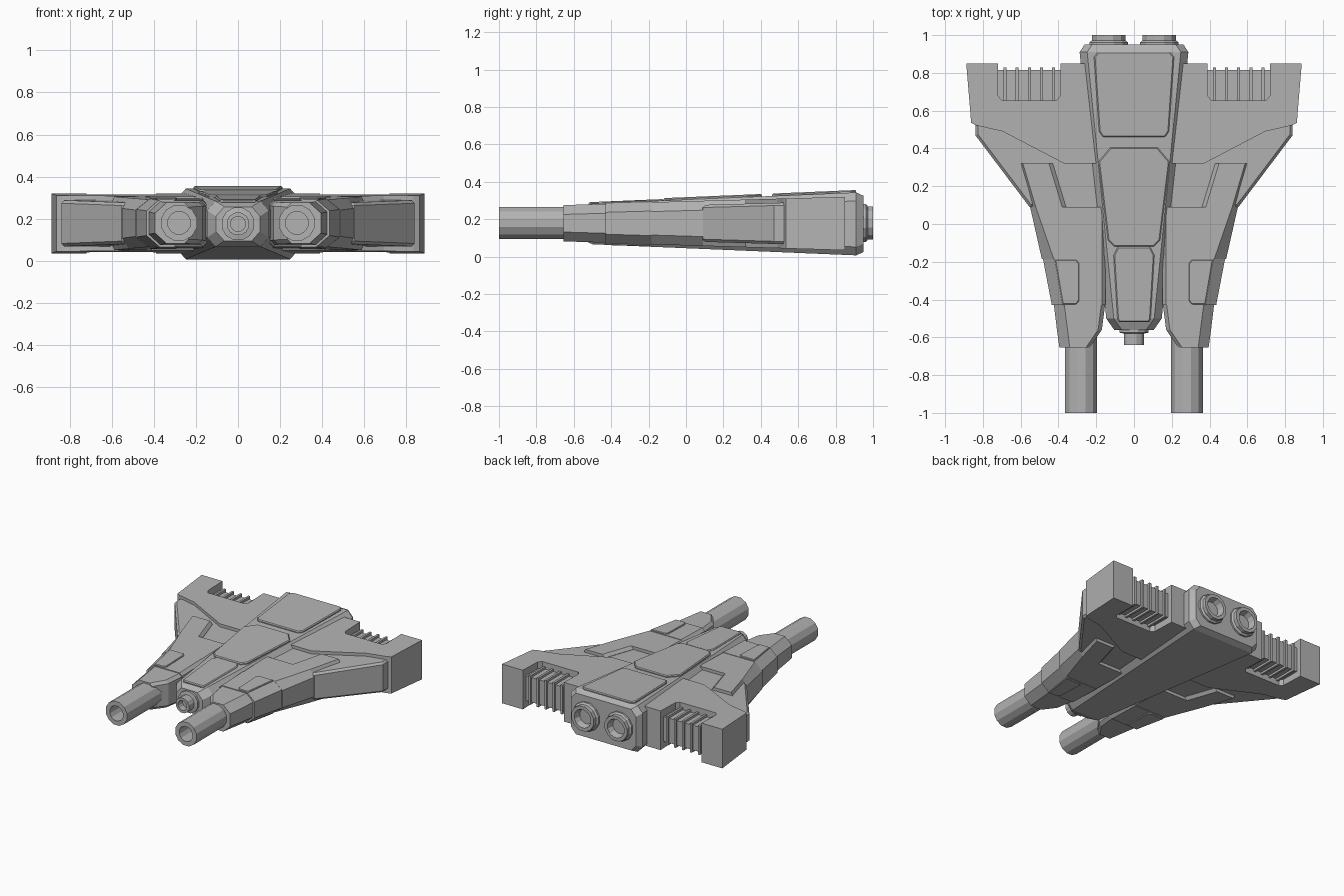
import bpy, bmesh, math

if "Cube" in bpy.data.objects:
    bpy.data.objects.remove(bpy.data.objects["Cube"])

grey = bpy.data.materials.new("hull grey")
grey.diffuse_color = (0.45, 0.45, 0.45, 1)
grey.use_nodes = True
grey.node_tree.nodes["Principled BSDF"].inputs["Base Color"].default_value = grey.diffuse_color


def wing_top(y): return 0.296 + 0.028 * y
def wing_bot(y): return 0.060 - 0.030 * y
def hull_top(y): return 0.305 + 0.042 * y
def hull_bot(y): return 0.045 - 0.042 * y


def finish(name, bm, mirror=False, bevel=0):
    bmesh.ops.recalc_face_normals(bm, faces=bm.faces)
    me = bpy.data.meshes.new(name)
    bm.to_mesh(me)
    bm.free()
    me.materials.append(grey)
    ob = bpy.data.objects.new(name, me)
    bpy.context.collection.objects.link(ob)
    if bevel:
        m = ob.modifiers.new("bevel", 'BEVEL')
        m.width, m.segments = bevel, 1
        m.limit_method, m.angle_limit = 'ANGLE', math.radians(50)
    if mirror:
        ob.modifiers.new("mirror", 'MIRROR').use_clip = False
    return ob


def loft(name, rings, mirror=False, bevel=0):
    """Bridge rings of equal point count and cap both ends."""
    bm = bmesh.new()
    vs = [[bm.verts.new(p) for p in r] for r in rings]
    n = len(vs[0])
    for a, b in zip(vs, vs[1:]):
        for i in range(n):
            j = (i + 1) % n
            bm.faces.new((a[i], a[j], b[j], b[i]))
    bm.faces.new(vs[0])
    bm.faces.new(vs[-1])
    return finish(name, bm, mirror, bevel)


def prism(name, outline, top, bot, mirror=False, bevel=0):
    """Plan outline extruded between two sloping surfaces."""
    return loft(name, [[(x, y, bot(y)) for x, y in outline],
                       [(x, y, top(y)) for x, y in outline]], mirror, bevel)


def lathe(name, x, z, profile, sides=12, mirror=False):
    """Profile of (radius, y) turned round an axis along y."""
    rings = []
    for r, y in profile:
        ring = []
        for i in range(sides):
            a = 2 * math.pi * (i + 0.5) / sides
            ring.append((x + r * math.cos(a), y, z + r * math.sin(a)))
        rings.append(ring)
    return loft(name, rings, mirror)


def box(name, x0, x1, y0, y1, z0, z1, mirror=False):
    return prism(name, [(x0, y0), (x1, y0), (x1, y1), (x0, y1)],
                 lambda y: z1, lambda y: z0, mirror)


# central hull: chamfered wedge
def hull_ring(y, w, inset=0):
    t, b, c, d = hull_top(y) - inset, hull_bot(y) + inset, 0.04, 0.045
    return [(w, y, b + d), (w, y, t - d), (w - c, y, t), (c - w, y, t),
            (-w, y, t - d), (-w, y, b + d), (c - w, y, b), (w - c, y, b)]

loft("central_hull", [hull_ring(-0.56, 0.105, 0.025), hull_ring(-0.50, 0.147),
                      hull_ring(0.91, 0.288), hull_ring(0.95, 0.262, 0.02)])

# raised plates along the hull top
plates = {
    "rear_hull_plate": ([(0.19, 0.91), (0.212, 0.885), (0.185, 0.49), (0.165, 0.46)], 0.013),
    "middle_hull_plate": ([(0.125, 0.405), (0.188, 0.33), (0.138, -0.085), (0.105, -0.12)], 0.013),
    "nose_hull_plate": ([(0.085, -0.12), (0.108, -0.165), (0.088, -0.50), (0.08, -0.52)], 0.008),
}
for name, (half, h) in plates.items():
    outline = half + [(-x, y) for x, y in reversed(half)]
    prism(name, outline, lambda y: hull_top(y) + h, lambda y: hull_top(y) - 0.01, bevel=0.006)

# rear wing slab with the vent notch and tip block
prism("rear_wing", [(0.2, 0.85), (0.39, 0.85), (0.39, 0.68), (0.41, 0.655), (0.70, 0.655),
                    (0.72, 0.68), (0.72, 0.85), (0.888, 0.85), (0.862, 0.535), (0.835, 0.522),
                    (0.695, 0.49), (0.37, 0.32), (0.18, 0.32)], wing_top, wing_bot, True)

# lower leading edge slab
prism("leading_edge", [(0.15, 0.60), (0.84, 0.56), (0.84, 0.47), (0.553, 0.09), (0.15, 0.05)],
      lambda y: wing_top(y) - 0.022, lambda y: wing_bot(y) + 0.022, True, 0.014)


# gun pods: stepped lofts with a broad outer chamfer
def pod_ring(y, xi, xr, xo, grow):
    t, b, c = wing_top(y) + grow, wing_bot(y) - grow, 0.02
    return [(xi, y, b + c), (xi, y, t - c), (xi + c, y, t), (xr, y, t),
            (xo, y, t - 0.05), (xo, y, b + 0.05), (xr, y, b), (xi + c, y, b)]

loft("pod_front", [pod_ring(-0.655, 0.235, 0.34, 0.395, -0.002),
                   pod_ring(-0.56, 0.17, 0.352, 0.408, -0.002),
                   pod_ring(-0.42, 0.152, 0.37, 0.425, -0.002)], True)
loft("pod_middle", [pod_ring(-0.43, 0.15, 0.378, 0.435, 0.003),
                    pod_ring(-0.185, 0.15, 0.42, 0.482, 0.003)], True)
loft("pod_rear", [pod_ring(-0.185, 0.15, 0.425, 0.488, 0),
                  pod_ring(0.09, 0.15, 0.52, 0.55, 0)], True)
loft("pod_shoulder", [pod_ring(0.09, 0.36, 0.52, 0.55, 0),
                      pod_ring(0.32, 0.43, 0.588, 0.61, 0)], True)

# pod hatches, above and below
hatch = [(0.418, -0.19), (0.305, -0.19), (0.29, -0.21), (0.29, -0.405),
         (0.305, -0.425), (0.378, -0.425)]
prism("pod_hatch_top", hatch, lambda y: wing_top(y) + 0.011, lambda y: wing_top(y) - 0.01, True, 0.004)
prism("pod_hatch_bottom", hatch, lambda y: wing_bot(y) + 0.01, lambda y: wing_bot(y) - 0.011, True, 0.004)

# rear wing vents: recessed core and ribs
box("vent_core", 0.38, 0.73, 0.62, 0.815, 0.085, 0.265, True)
for i in range(5):
    x = 0.425 + 0.0645 * i
    box("vent_rib", x - 0.008, x + 0.008, 0.64, 0.828, 0.07, 0.282, True)

# gun barrels, nose gun and engine nozzles
lathe("gun_barrel", 0.28, 0.18, [(0.088, -0.6), (0.088, -1.0), (0.055, -1.0), (0.055, -0.85)],
      12, True)
lathe("nose_gun", 0, 0.175, [(0.08, -0.54), (0.08, -0.575), (0.055, -0.58), (0.055, -0.64),
                             (0.036, -0.64), (0.036, -0.59)], 12)
lathe("engine_nozzle", 0.134, 0.18, [(0.105, 0.93), (0.105, 0.962), (0.092, 0.972), (0.092, 1.0),
                                     (0.068, 1.0), (0.055, 0.955)], 12, True)
